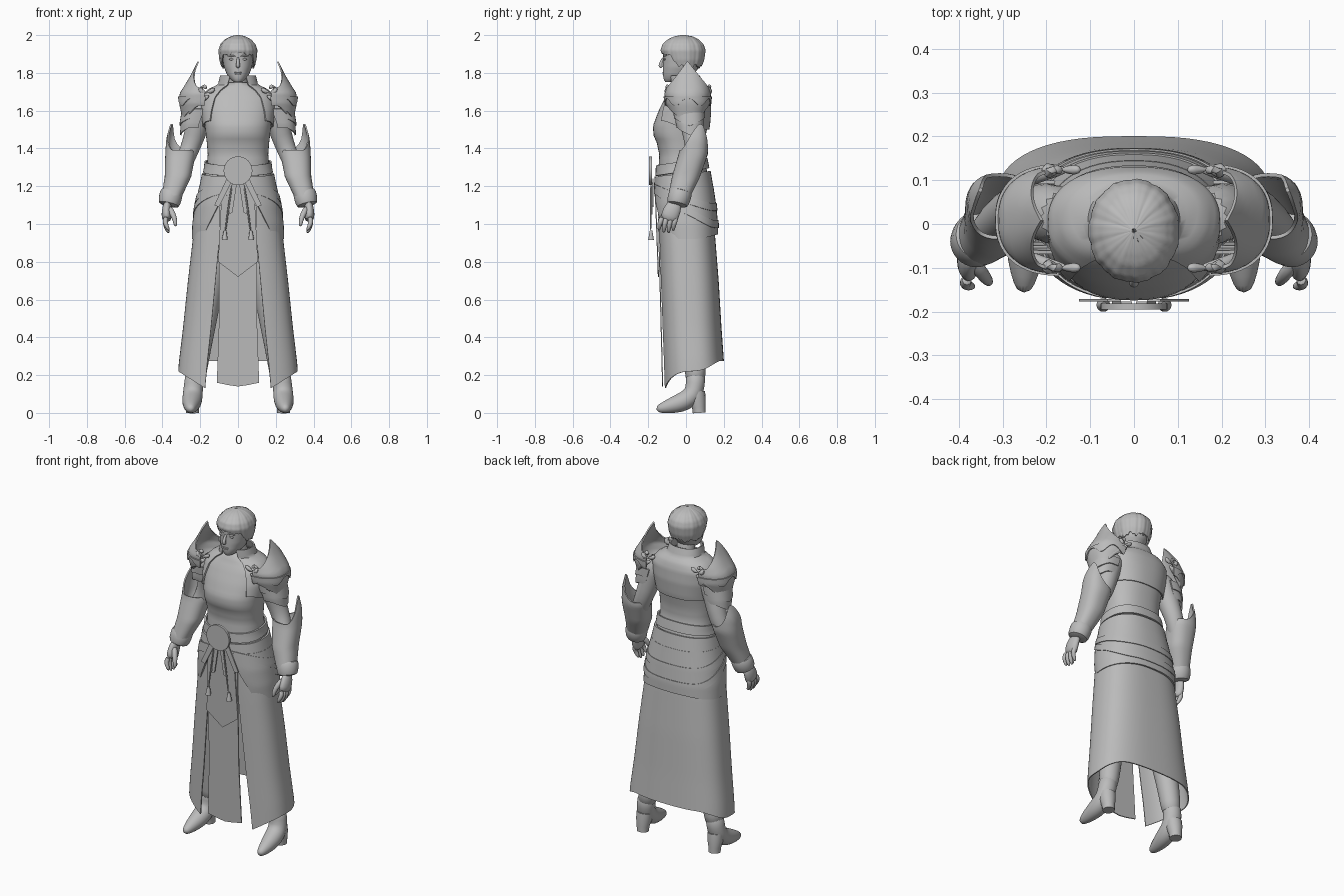
import bpy, bmesh, math
from mathutils import Vector

if "Cube" in bpy.data.objects:
    bpy.data.objects.remove(bpy.data.objects["Cube"], do_unlink=True)

PI = math.pi
grey = bpy.data.materials.new("plain grey")
grey.use_nodes = True
grey.diffuse_color = (0.5, 0.5, 0.5, 1)
grey.node_tree.nodes["Principled BSDF"].inputs["Base Color"].default_value = (0.5, 0.5, 0.5, 1)
made = []


def finish(name, bm, thick=0, subd=0):
    me = bpy.data.meshes.new(name)
    bm.to_mesh(me)
    bm.free()
    ob = bpy.data.objects.new(name, me)
    bpy.context.collection.objects.link(ob)
    me.materials.append(grey)
    if thick:
        mod = ob.modifiers.new("thickness", 'SOLIDIFY')
        mod.thickness, mod.offset = thick, 0
    if subd:
        ob.modifiers.new("rounding", 'SUBSURF').levels = subd
    made.append(ob)
    return ob


def fn(v):
    return v if callable(v) else (lambda *_: v)


def mix(a, b, t):
    return a + (b - a) * t


def ramp(x, a, b):
    t = min(1, max(0, (x - a) / (b - a)))
    return t * t * (3 - 2 * t)


def sample(prof, z):
    # prof rows: z, centre x, half width, front y, back y, rising in z
    for p, q in zip(prof, prof[1:]):
        if z <= q[0]:
            break
    t = min(1, max(0, (z - p[0]) / (q[0] - p[0])))
    return [mix(u, v, t) for u, v in zip(p, q)]


def wrap(name, prof, top, bottom, a0=0, a1=None, off=0, e=0.85, n=56, m=14,
         thick=0.008, s=1, cap=False):
    """Surface wrapped round a profile; angle 0 is front, PI/2 is the outer side."""
    top, bottom, a0, off = fn(top), fn(bottom), fn(a0), fn(off)
    bm, grid = bmesh.new(), []
    for j in range(m + 1):
        t, row = j / m, []
        lo = a0(t)
        hi = 2 * PI - lo if a1 is None else a1
        for i in range(n + 1):
            a = mix(lo, hi, i / n)
            b = min(a, 2 * PI - a) if a1 is None else a
            z = mix(top(b), bottom(b), t)
            _, cx, rx, yf, yb = sample(prof, z)
            o, sn, cs = off(a), math.sin(a), math.cos(a)
            x = cx + (rx + o) * math.copysign(abs(sn) ** e, sn)
            y = (yf + yb) / 2 - ((yb - yf) / 2 + o) * math.copysign(abs(cs) ** e, cs)
            row.append(bm.verts.new((s * x, y, z)))
        grid.append(row)
    for r, q in zip(grid, grid[1:]):
        for i in range(n):
            f = [r[i], q[i], q[i + 1], r[i + 1]]
            bm.faces.new(f if s > 0 else f[::-1])
    bmesh.ops.remove_doubles(bm, verts=bm.verts, dist=1e-5)
    if cap:
        bmesh.ops.holes_fill(bm, edges=bm.edges, sides=0)
        bmesh.ops.recalc_face_normals(bm, faces=bm.faces)
    return finish(name, bm, 0 if cap else thick)


def tube(name, pts, s=1, n=12, flat=1, subd=1):
    """Tapered tube through (x, y, z, radius); flat squeezes it sideways."""
    bm, rings = bmesh.new(), []
    P = [Vector((s * p[0], p[1], p[2])) for p in pts]
    for k, p in enumerate(P):
        d = (P[min(k + 1, len(P) - 1)] - P[max(k - 1, 0)]).normalized()
        u = (Vector((1, 0, 0)) - d * d.x).normalized()
        v = d.cross(u)
        r = pts[k][3]
        rings.append([bm.verts.new(p + u * r * flat * math.cos(2 * PI * i / n)
                                   + v * r * math.sin(2 * PI * i / n)) for i in range(n)])
    for r, q in zip(rings, rings[1:]):
        for i in range(n):
            bm.faces.new((r[i], r[(i + 1) % n], q[(i + 1) % n], q[i]))
    bm.faces.new(rings[0][::-1])
    bm.faces.new(rings[-1])
    bmesh.ops.recalc_face_normals(bm, faces=bm.faces)
    return finish(name, bm, 0, subd)


def plate(name, outline, y_of_z, thick=0.006):
    bm = bmesh.new()
    bm.faces.new([bm.verts.new((x, fn(y_of_z)(z), z)) for x, z in outline])
    return finish(name, bm, thick)


def ball(name, loc, size):
    bm = bmesh.new()
    bmesh.ops.create_uvsphere(bm, u_segments=16, v_segments=10, radius=1)
    for v in bm.verts:
        v.co = Vector([c * k + l for c, k, l in zip(v.co, size, loc)])
    return finish(name, bm)


# Torso and open-fronted shoulder jacket with collar
TORSO = [(.9, 0, .225, -.12, .15), (1.0, 0, .222, -.14, .15), (1.1, 0, .208, -.15, .14),
         (1.2, 0, .185, -.15, .125), (1.3, 0, .165, -.145, .108), (1.37, 0, .16, -.142, .095),
         (1.43, 0, .165, -.155, .098), (1.47, 0, .17, -.172, .105), (1.52, 0, .175, -.175, .115),
         (1.6, 0, .185, -.145, .122), (1.67, 0, .185, -.11, .118), (1.71, 0, .15, -.085, .105)]
wrap("torso", TORSO + [(1.735, 0, .085, -.075, .075), (1.75, 0, .055, -.055, .05)], 1.75, .95,
     n=48, m=40, cap=True)
JACKET = TORSO + [(1.735, 0, .095, -.075, .08), (1.79, 0, .082, -.075, .06)]
wrap("shoulder_jacket", JACKET, 1.785, lambda a: mix(1.545, 1.5, ramp(a, .9, 2)),
     a0=lambda t: mix(.4, .85, t), off=.008, m=24)

# Belts, sashes and hip guard
wrap("waist_band", TORSO, lambda a: 1.33 - .02 * math.cos(a), lambda a: 1.275 - .02 * math.cos(a),
     off=.01, m=4, thick=.01)
wrap("belt", TORSO, lambda a: 1.265 - .015 * math.cos(a), 1.2, off=.013, m=4, thick=.012)
wrap("hip_guard", TORSO, 1.2,
     lambda a: mix(1.16, .92, ramp(a, .15, .95)) + .025 * ramp(a, 1.6, 3), a0=.2, off=.015, m=16, thick=.01)
for k, (hi, lo) in enumerate([(1.21, 1.11), (1.2, 1.02)]):
    top = lambda a: mix(hi, lo, ramp(a, .2, 2.6))
    wrap("hip_sash_%d" % (k + 1), TORSO, top, lambda a: top(a) - .04, a0=.25, off=.02, m=3)

# Skirt, open in front
SKIRT = [(.13, 0, .32, -.122, .205), (.27, 0, .31, -.125, .198), (.45, 0, .288, -.13, .185),
         (.7, 0, .262, -.137, .17), (.95, 0, .233, -.143, .15), (1.12, 0, .205, -.145, .13)]


def hem(a):
    across = math.sin(min(a, PI / 2)) ** .75
    return mix(.13, .22, max(0, (across - .54) / .46)) + .055 * ramp(a, 1.5, 2.6)


wrap("skirt", SKIRT, 1.12, hem, a0=lambda t: mix(.28, .46, t), e=.75, m=20, thick=.006)
plate("front_panel", [(-.1, 1.1), (-.1, .5), (-.112, .16), (-.05, .147), (0, .14), (.05, .147),
                      (.112, .16), (.1, .5), (.1, 1.1)], lambda z: -.12 - .025 * z)
plate("tabard", [(-.085, 1.2), (-.105, .8), (0, .72), (.105, .8), (.085, 1.2)],
      lambda z: -.146 - .036 * (z - .72))

# Medallion with hanging cords
bm = bmesh.new()
bmesh.ops.create_cone(bm, cap_ends=True, segments=40, radius1=.076, radius2=.076, depth=.014)
for v in bm.verts:
    v.co = Vector((v.co.x, v.co.z - .188, v.co.y + 1.282))
bmesh.ops.recalc_face_normals(bm, faces=bm.faces)
finish("medallion", bm)
for s, side in ((1, "left"), (-1, "right")):
    tube(side + "_cord", [(.03, -.186, 1.22, .005), (.052, -.187, 1.08, .005), (.068, -.187, .95, .005)], s, 8)
    tube(side + "_tassel", [(.068, -.185, .965, .007), (.069, -.185, .95, .01), (.07, -.185, .915, .016)], s, 10, subd=0)
    plate(side + "_ribbon", [(s * x, z) for x, z in ((.005, 1.22), (.03, 1.06), (.05, 1.05), (.03, 1.22))][::s], -.18)
    plate(side + "_short_ribbon",
          [(s * x, z) for x, z in ((.03, 1.23), (.1, 1.09), (.125, 1.1), (.06, 1.24))][::s], -.174)

# Head, face and hair
HEAD = [(1.752, 0, .022, -.11, -.04), (1.765, 0, .04, -.118, .0), (1.79, 0, .058, -.122, .04),
        (1.83, 0, .074, -.122, .07), (1.87, 0, .081, -.121, .082), (1.92, 0, .084, -.122, .082),
        (1.96, 0, .065, -.095, .06), (1.985, 0, .02, -.04, .02)]
wrap("head", HEAD, 1.985, 1.752, n=32, m=24, e=.92, cap=True)
tube("neck", [(0, .01, 1.69, .06), (0, 0, 1.75, .052), (0, 0, 1.83, .052)])
HAIR = [(1.81, 0, .078, -.09, .07), (1.87, 0, .095, -.115, .092), (1.92, 0, .1, -.13, .099),
        (1.95, 0, .09, -.12, .089), (1.975, 0, .067, -.093, .064), (1.99, 0, .038, -.06, .033),
        (1.998, 0, .003, -.018, -.012)]
wrap("hair", HAIR, 1.998,
     lambda a: mix(1.9, 1.835, ramp(a, .6, 1.5)) + .008 * math.sin(9 * a) + .005 * math.sin(23 * a),
     off=lambda a: .0012 * math.sin(11 * a) + .0008 * math.sin(25 * a), e=.97, n=108, m=20, thick=.007)
tube("nose", [(0, -.116, 1.885, .007), (0, -.13, 1.86, .008), (0, -.139, 1.838, .012), (0, -.126, 1.828, .01)])
for z, w in ((1.802, .02), (1.794, .017)):
    ball("lip", (0, -.119, z), (w, .007, .004))
for s, side in ((1, "left"), (-1, "right")):
    ball(side + "_eye", (s * .033, -.112, 1.872), (.015, .006, .006))
    tube(side + "_brow", [(.012, -.12, 1.888, .004), (.035, -.117, 1.893, .006), (.058, -.105, 1.888, .003)], s, 8)
    ball(side + "_ear", (s * .082, -.005, 1.86), (.012, .018, .03))

# Pauldron, arm, leg; each built for both sides
PAULDRON = [(1.5, .2, .085, -.06, .08), (1.58, .19, .105, -.08, .1), (1.64, .17, .138, -.105, .125),
            (1.69, .165, .141, -.11, .128), (1.73, .16, .12, -.1, .12), (1.78, .155, .095, -.08, .1),
            (1.87, .145, .06, -.06, .075)]
LAME = [(1.44, .235, .07, -.03, .085), (1.53, .225, .075, -.05, .09), (1.62, .2, .085, -.06, .09)]
VAMBRACE = [(1.15, .35, .05, -.09, .02), (1.25, .318, .066, -.07, .07), (1.37, .305, .076, -.035, .112),
            (1.45, .31, .066, -.02, .112), (1.54, .297, .055, -.0, .105)]


def peak(a, width, power=1.3):
    return max(0, 1 - abs(a - PI / 2) / width) ** power


for s, side in ((1, "left"), (-1, "right")):
    wrap(side + "_pauldron", PAULDRON, lambda a: 1.705 + .045 * peak(a, 1.5, .5) + .11 * peak(a, 1.15, 1.1),
         lambda a: 1.63 - .1 * peak(a, 1.4, 1), a0=.05, a1=PI - .05, n=40, s=s)
    wrap(side + "_pauldron_rim", PAULDRON, 1.675, lambda a: 1.645 - .02 * math.cos(6 * a),
         a0=.02, a1=PI - .02, off=.006, n=32, m=4, s=s)
    for k in range(2):
        wrap("%s_arm_lame_%d" % (side, k + 1), LAME, 1.61 - .05 * k,
             lambda a: 1.56 - .05 * k - .04 * peak(a, 1.2, 1), a0=-.2, a1=PI + .2,
             off=.006 - .006 * k, n=24, m=5, s=s)
    for c, end in ((-1, "front"), (1, "back")):
        y = .012 + c * .112
        tube("%s_%s_scroll" % (side, end),
             [(.12, y, 1.72, .009), (.15, y, 1.695, .018), (.19, y, 1.69, .022), (.205, y - c * .005, 1.72, .018),
              (.18, y, 1.735, .015), (.165, y, 1.715, .011)], s, 8)
        tube("%s_%s_leaf" % (side, end),
             [(.15, y, 1.68, .009), (.2, y - c * .005, 1.655, .02), (.24, y - c * .025, 1.62, .015),
              (.26, y - c * .04, 1.58, .004)], s, 8)
    tube(side + "_arm", [(.15, .015, 1.66, .075), (.205, .025, 1.57, .068), (.228, .04, 1.47, .057),
                         (.262, .05, 1.38, .05), (.31, .01, 1.27, .048), (.365, -.05, 1.1, .034)], s, 16)
    wrap(side + "_vambrace", VAMBRACE, lambda a: 1.39 + .14 * max(0, math.cos(a - PI / 2 - .4)) ** 2.2, 1.15,
         a0=-PI / 2, a1=PI * 1.5, n=36, s=s)
    tube(side + "_cuff", [(.35, -.025, 1.18, .054), (.352, -.027, 1.168, .064), (.364, -.045, 1.11, .061),
                          (.368, -.047, 1.095, .05)], s, 16)
    # hand
    tube(side + "_palm", [(.368, -.052, 1.12, .034), (.378, -.068, 1.085, .046), (.38, -.085, 1.045, .05),
                          (.374, -.095, 1.015, .044)], s, 12, flat=.55)
    for k in range(4):
        y, drop = -.052 - .025 * k, .012 * abs(k - 1.4)
        tube("%s_finger_%d" % (side, k + 1),
             [(.38, y, 1.04, .015), (.387, y - .008, 1.01, .015), (.38, y - .014, .975 + drop, .013),
              (.365, y - .016, .945 + drop, .008)], s, 8)
    tube(side + "_thumb", [(.368, -.085, 1.09, .019), (.345, -.115, 1.055, .017), (.333, -.13, 1.02, .014),
                           (.33, -.135, .985, .008)], s, 8)
    # leg and heeled boot
    tube(side + "_leg", [(.11, .01, .98, .09), (.165, .02, .6, .078), (.205, .045, .35, .064),
                         (.222, .05, .2, .056), (.23, .05, .16, .05)], s, 16)
    tube(side + "_boot_foot", [(.224, .052, .22, .056), (.235, .05, .15, .051), (.24, .04, .095, .054),
                               (.243, -.01, .06, .054), (.247, -.06, .043, .046), (.25, -.115, .028, .033),
                               (.251, -.158, .018, .016)], s, 16)
    tube(side + "_boot_heel", [(.238, .055, .11, .046), (.24, .06, .07, .045), (.241, .068, .03, .036),
                               (.241, .07, 0, .034)], s, 16, subd=0)

# Bake the modifiers, then shade smooth with sharp edges kept
bpy.ops.object.select_all(action='DESELECT')
for ob in made:
    ob.select_set(True)
bpy.context.view_layer.objects.active = made[0]
bpy.ops.object.convert(target='MESH')
bpy.ops.object.shade_smooth_by_angle(angle=math.radians(40))
